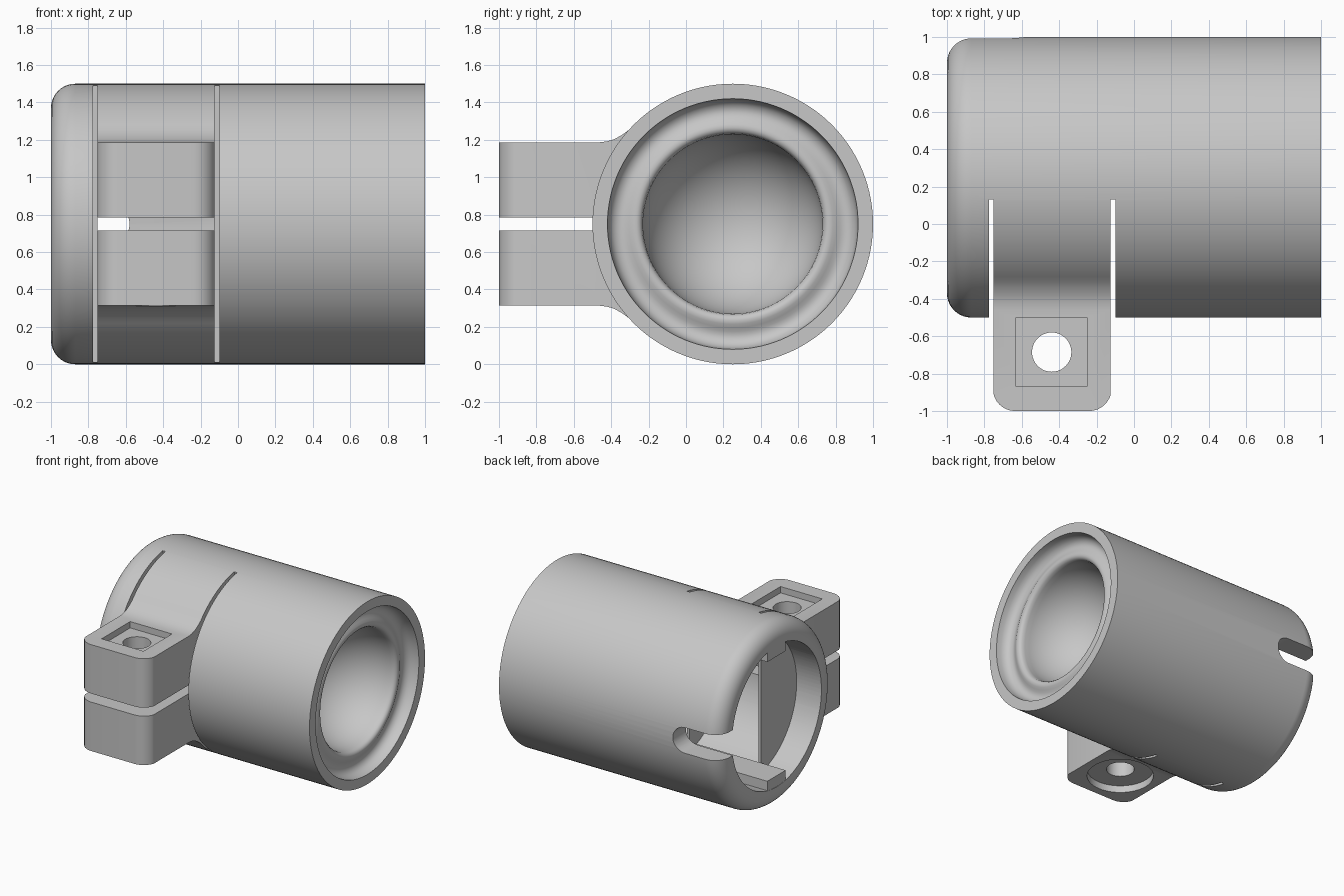
import bpy, bmesh, math
from mathutils import Matrix

if "Cube" in bpy.data.objects:
    bpy.data.objects.remove(bpy.data.objects["Cube"], do_unlink=True)

AXIS_Y, AXIS_Z = 0.25, 0.75

grey = bpy.data.materials.new("plain_grey")
grey.use_nodes = True
COLOUR = (0.57, 0.57, 0.57, 1)
grey.diffuse_color = COLOUR
grey.node_tree.nodes["Principled BSDF"].inputs["Base Color"].default_value = COLOUR


def finish(name, bm):
    bmesh.ops.recalc_face_normals(bm, faces=bm.faces)
    mesh = bpy.data.meshes.new(name)
    bm.to_mesh(mesh)
    bm.free()
    mesh.materials.append(grey)
    ob = bpy.data.objects.new(name, mesh)
    bpy.context.collection.objects.link(ob)
    return ob


def revolve(name, profile, steps=112):
    """Spin (x, radius) points around the tube axis."""
    bm = bmesh.new()
    vs = [bm.verts.new((x, AXIS_Y, AXIS_Z + r)) for x, r in profile]
    es = [bm.edges.new(pair) for pair in zip(vs, vs[1:])]
    bmesh.ops.spin(bm, geom=vs + es, cent=(0, AXIS_Y, AXIS_Z), axis=(1, 0, 0),
                   angle=math.tau, steps=steps)
    bmesh.ops.remove_doubles(bm, verts=bm.verts, dist=0.0001)
    return finish(name, bm)


def box(name, x, y, z):
    bm = bmesh.new()
    bmesh.ops.create_cube(bm, size=1)
    for v in bm.verts:
        v.co = [lo + (c + 0.5) * (hi - lo) for c, (lo, hi) in zip(v.co, (x, y, z))]
    return finish(name, bm)


def cylinder(name, x, y, z, radius, axis):
    """Upright or y-aligned cylinder; the range along its axis is a pair."""
    lo, hi = z if axis == "Z" else y
    mid = (lo + hi) / 2
    turn = Matrix() if axis == "Z" else Matrix.Rotation(math.pi / 2, 4, "X")
    place = Matrix.Translation((x, y, mid) if axis == "Z" else (x, mid, z))
    bm = bmesh.new()
    bmesh.ops.create_cone(bm, cap_ends=True, segments=48, radius1=radius,
                          radius2=radius, depth=hi - lo, matrix=place @ turn)
    return finish(name, bm)


def combine(target, tool, operation):
    mod = target.modifiers.new(tool.name, "BOOLEAN")
    mod.operation = operation
    mod.solver = "EXACT"
    mod.object = tool
    bpy.context.view_layer.objects.active = target
    bpy.ops.object.modifier_apply(modifier=mod.name)
    bpy.data.objects.remove(tool, do_unlink=True)


# Tube with a hemispherical recess, a rolled bead, a groove and a rounded far end
bowl = [(0.88 - 0.48 * math.sin(t), 0.48 * math.cos(t))
        for t in (math.pi / 2 * (1 - i / 18) for i in range(19))]
bowl[0] = (0.4, 0)
bead = [(0.905, 0.485), (0.92, 0.497), (0.926, 0.515), (0.922, 0.535),
        (0.912, 0.555), (0.903, 0.575), (0.898, 0.595), (0.90, 0.615),
        (0.91, 0.637), (0.93, 0.655), (0.96, 0.666), (1, 0.67), (1, 0.75)]
rounded = [(-0.87 - 0.13 * math.sin(t), 0.62 + 0.13 * math.cos(t))
           for t in (math.pi / 2 * i / 10 for i in range(11))]
tube = revolve("clamp_tube", bowl + bead + rounded + [(-1, 0)])

# Clamp lug with flared root and rounded outer corners
upper = [(-1, 1.187), (-0.46, 1.187), (-0.42, 1.192), (-0.38, 1.205), (-0.34, 1.228),
         (-0.30, 1.257), (-0.2, 1.28)]
outline = upper + [(y, 2 * AXIS_Z - z) for y, z in reversed(upper)]
bm = bmesh.new()
side = bm.faces.new([bm.verts.new((-0.755, y, z)) for y, z in outline])
ext = bmesh.ops.extrude_face_region(bm, geom=[side])
bmesh.ops.translate(bm, vec=(0.635, 0, 0),
                    verts=[g for g in ext["geom"] if isinstance(g, bmesh.types.BMVert)])
corners = [e for e in bm.edges if all(v.co.y < -0.99 for v in e.verts)
           and abs(e.verts[0].co.x - e.verts[1].co.x) < 0.01]
bmesh.ops.bevel(bm, geom=corners, offset=0.12, segments=8, affect="EDGES", profile=0.5)
combine(tube, finish("lug", bm), "UNION")

# Bore from the rounded end
combine(tube, revolve("bore", [(-1.1, 0), (-1.1, 0.58), (0.2, 0.58), (0.2, 0)]),
        "DIFFERENCE")

# Guide rails along the top and bottom of the bore
for name, z in (("lower_rail", (0.12, 0.26)), ("upper_rail", (1.24, 1.38))):
    combine(tube, box(name, (-0.998, 0.25), (0.131, 0.369), z), "UNION")

# Slits either side of the lug, and the clamping gap
for name, x in (("end_slit", (-0.775, -0.75)), ("middle_slit", (-0.125, -0.10))):
    combine(tube, box(name, x, (-1.1, 0.13), (-0.1, 1.6)), "DIFFERENCE")
combine(tube, box("gap", (-0.765, -0.11), (-1.1, -0.2), (0.715, 0.785)), "DIFFERENCE")

# Round-ended slot at the back
combine(tube, box("slot", (-1.1, -0.685), (0.5, 1.1), (0.645, 0.855)), "DIFFERENCE")
combine(tube, cylinder("slot_end", -0.685, (0.5, 1.1), 0.75, 0.105, "Y"), "DIFFERENCE")

# Bolt hole with a square nut pocket above and a round counterbore below
combine(tube, box("nut_pocket", (-0.63, -0.25), (-0.87, -0.5), (1.135, 1.3)), "DIFFERENCE")
combine(tube, cylinder("counterbore", -0.44, -0.685, (0.2, 0.37), 0.25, "Z"), "DIFFERENCE")
combine(tube, cylinder("bolt_hole", -0.44, -0.685, (0.1, 1.4), 0.105, "Z"), "DIFFERENCE")

# Smooth curves, crisp edges
bpy.ops.object.select_all(action="DESELECT")
tube.select_set(True)
bpy.context.view_layer.objects.active = tube
bpy.ops.object.shade_smooth_by_angle(angle=math.radians(35))
